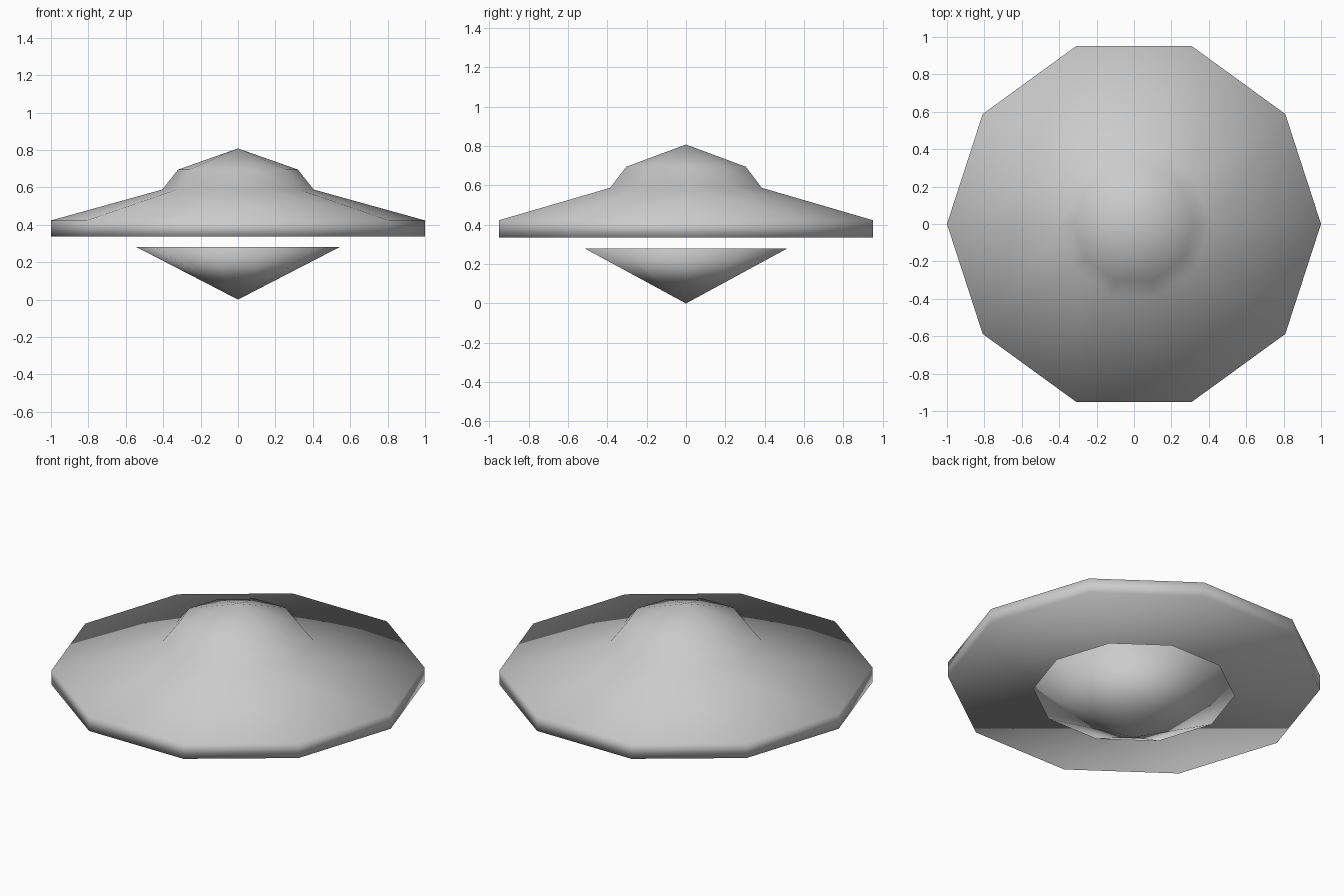
import bpy, bmesh, math

SIDES = 10

cube = bpy.data.objects.get("Cube")
if cube:
    bpy.data.objects.remove(cube, do_unlink=True)

# One plain grey for the whole craft
grey = bpy.data.materials.new("light_grey")
grey.use_nodes = True
colour = (0.6, 0.6, 0.6, 1.0)
grey.diffuse_color = colour
grey.node_tree.nodes["Principled BSDF"].inputs["Base Color"].default_value = colour


def turned_solid(name, tip_z, profile):
    """Ten-sided solid: a pointed tip, rings of (radius, z), and a flat cap."""
    bm = bmesh.new()
    tip = bm.verts.new((0, 0, tip_z))
    angles = [math.tau * i / SIDES for i in range(SIDES)]
    rings = [[bm.verts.new((r * math.cos(a), r * math.sin(a), z)) for a in angles]
             for r, z in profile]
    for i in range(SIDES):
        j = (i + 1) % SIDES
        bm.faces.new((tip, rings[0][i], rings[0][j]))
        for upper, lower in zip(rings, rings[1:]):
            bm.faces.new((upper[i], lower[i], lower[j], upper[j]))
    bm.faces.new(rings[-1])
    bmesh.ops.recalc_face_normals(bm, faces=bm.faces[:])
    for face in bm.faces:
        face.smooth = True
    mesh = bpy.data.meshes.new(name)
    bm.to_mesh(mesh)
    bm.free()
    mesh.materials.append(grey)
    obj = bpy.data.objects.new(name, mesh)
    bpy.context.collection.objects.link(obj)
    return obj


# Domed disc: pointed roof, dome wall, sloping deck, upright rim, flat underside
turned_solid("saucer_hull", 0.808,
             [(0.32, 0.695), (0.405, 0.588), (1.0, 0.423), (1.0, 0.336)])

# Separate downward cone floating under the disc
turned_solid("lower_cone", 0.0, [(0.542, 0.28)])
